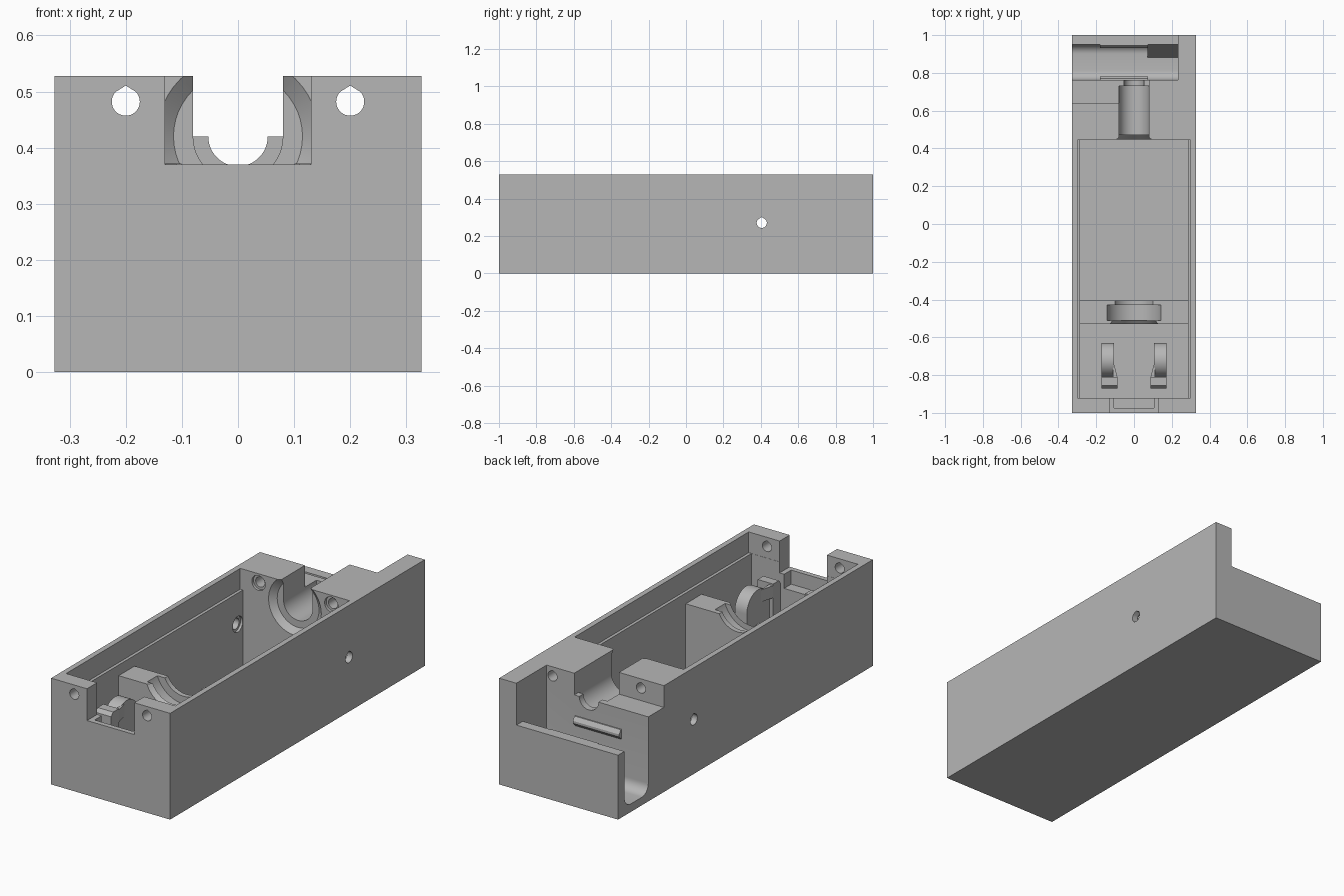
import bpy, bmesh, math
from mathutils import Vector

cube = bpy.data.objects.get("Cube")
if cube:
    bpy.data.objects.remove(cube, do_unlink=True)

grey = bpy.data.materials.new("plain grey")
grey.use_nodes = True
grey.diffuse_color = (0.47, 0.47, 0.47, 1)
grey.node_tree.nodes["Principled BSDF"].inputs["Base Color"].default_value = (0.47, 0.47, 0.47, 1)


def loft(name, axis, start, end, pts, pts_end=None):
    """Solid between two matching profiles; profiles are (y, z) along x or (x, z) along y."""
    bm = bmesh.new()
    rings = []
    for pos, prof in ((start, pts), (end, pts_end or pts)):
        rings.append([bm.verts.new((pos, a, z) if axis == "x" else (a, pos, z)) for a, z in prof])
    n = len(pts)
    for i in range(n):
        j = (i + 1) % n
        bm.faces.new((rings[0][i], rings[0][j], rings[1][j], rings[1][i]))
    bm.faces.new(rings[0][::-1])
    bm.faces.new(rings[1])
    bmesh.ops.recalc_face_normals(bm, faces=bm.faces)
    mesh = bpy.data.meshes.new(name)
    bm.to_mesh(mesh)
    bm.free()
    mesh.materials.append(grey)
    obj = bpy.data.objects.new(name, mesh)
    bpy.context.collection.objects.link(obj)
    return obj


def box(name, x0, x1, y0, y1, z0, z1):
    return loft(name, "y", y0, y1, [(x0, z0), (x1, z0), (x1, z1), (x0, z1)])


def arc(a, z, r, first=0, last=360, n=48):
    full = last - first == 360
    steps = n if full else n + 1
    angles = [math.radians(first + (last - first) * i / n) for i in range(steps)]
    return [(a + r * math.cos(t), z + r * math.sin(t)) for t in angles]


def teardrop(a, z, r):
    return arc(a, z, r, 135, 405, 30) + [(a, z + r * 1.15)]


def cut(target, *cutters):
    bpy.context.view_layer.objects.active = target
    for c in cutters:
        c.hide_render = True
        mod = target.modifiers.new("cut", "BOOLEAN")
        mod.operation = "DIFFERENCE"
        mod.solver = "EXACT"
        mod.object = c
        bpy.ops.object.modifier_apply(modifier=mod.name)
        bpy.data.objects.remove(c, do_unlink=True)


SHAFT = 0.42   # height of the shaft axis
TOP = 0.528

# Main housing with its cavity, rim rebate and front notch
housing = box("housing", -0.327, 0.327, -1, 1, 0, TOP)
cut(housing,
    box("cavity", -0.285, 0.285, -0.92, 0.447, 0.04, 0.7),
    box("rim_rebate", -0.3, 0.3, -0.921, 0.446, 0.425, 0.7),
    box("front_notch", -0.13, 0.13, -1.1, -0.9, 0.37, 0.7),
    box("front_recess", -0.105, 0.105, -0.975, -0.89, 0.3, 0.6))

# Rear end: lowered corner, cross channel with rounded floor, low back wall
channel = (arc(0.813, 0.09, 0.05, 180, 270, 8) + arc(0.9, 0.09, 0.05, 270, 360, 8)
           + [(0.95, 0.7), (0.763, 0.7)])
cut(housing,
    box("rear_corner", -0.4, 0, 0.64, 1.1, SHAFT, 0.7),
    loft("cross_channel", "x", -0.4, 0.232, channel),
    box("low_back_wall", -0.4, 0.2321, 0.94, 1.1, 0.32, 0.71))

# Shaft seat through the rear block
cut(housing,
    box("shaft_slot", -0.08, 0.08, 0.42, 0.78, SHAFT, 0.72),
    loft("shaft_bore", "y", 0.43, 0.73, arc(0, SHAFT, 0.08)),
    loft("shaft_exit", "y", 0.7, 0.8, arc(0, SHAFT, 0.053)),
    loft("seat_cone", "y", 0.437, 0.472, arc(0, SHAFT, 0.157), arc(0, SHAFT, 0.115)))

# Screw holes along the length and across the sides
for s in (-1, 1):
    cut(housing,
        loft("screw_hole", "y", -1.1, 1.1, teardrop(s * 0.2, 0.482, 0.025)),
        loft("screw_counterbore", "y", 0.43, 0.46, arc(s * 0.2, 0.482, 0.037)),
        loft("side_counterbore", "x", s * 0.27, s * 0.297, arc(0.405, 0.27, 0.039)))
cut(housing, loft("side_hole", "x", -0.5, 0.5, teardrop(0.405, 0.27, 0.027)))

# Front bulkhead with bearing groove and chamfered opening
bulkhead = box("front_bulkhead", -0.287, 0.287, -0.53, -0.405, 0.035, 0.372)
cut(bulkhead,
    loft("opening", "y", -0.6, -0.3, arc(0, SHAFT, 0.112)),
    loft("bearing_groove", "y", -0.51, -0.43, arc(0, SHAFT, 0.15)),
    loft("chamfer", "y", -0.54, -0.5, arc(0, SHAFT, 0.147), arc(0, SHAFT, 0.112)))

# Pair of rounded cheeks and hooked posts behind the front notch
parts = [housing, bulkhead]
for s, side in ((-1, "right"), (1, "left")):
    cheek = arc(-0.72, 0.28, 0.09, 0, 180, 24) + [(-0.81, 0.035), (-0.63, 0.035)]
    parts.append(loft(side + "_cheek", "x", s * 0.107, s * 0.173, cheek))
    post = [(-0.87, 0.035), (-0.81, 0.035), (-0.81, 0.368), (-0.855, 0.368), (-0.87, 0.35)]
    parts.append(loft(side + "_post", "x", s * 0.088, s * 0.173, post))
    hook = loft(side + "_hook", "y", -0.81, -0.74,
                [(s * 0.088, 0.3), (s * 0.11, 0.3), (s * 0.11, 0.36), (s * 0.088, 0.36)],
                [(s * 0.106, 0.3), (s * 0.11, 0.3), (s * 0.11, 0.36), (s * 0.106, 0.36)])
    parts.append(hook)

# Snap bars on both walls of the cross channel
for s, wall, name in ((1, 0.763, "inner_snap_bar"), (-1, 0.95, "outer_snap_bar")):
    bar = [(wall - s * 0.005, 0.319), (wall + s * 0.006, 0.319), (wall + s * 0.019, 0.3),
           (wall + s * 0.019, 0.288), (wall - s * 0.005, 0.264)]
    parts.append(loft(name, "x", -0.18, 0.075, bar))

# Steep ramp at the closed end of the channel
parts.append(loft("channel_ramp", "x", 0.072, 0.235, [(0.88, 0.035), (0.953, 0.035), (0.953, 0.3)]))

for obj in parts:
    bpy.ops.object.select_all(action="DESELECT")
    obj.select_set(True)
    bpy.context.view_layer.objects.active = obj
    bpy.ops.object.shade_smooth_by_angle(angle=math.radians(25))
